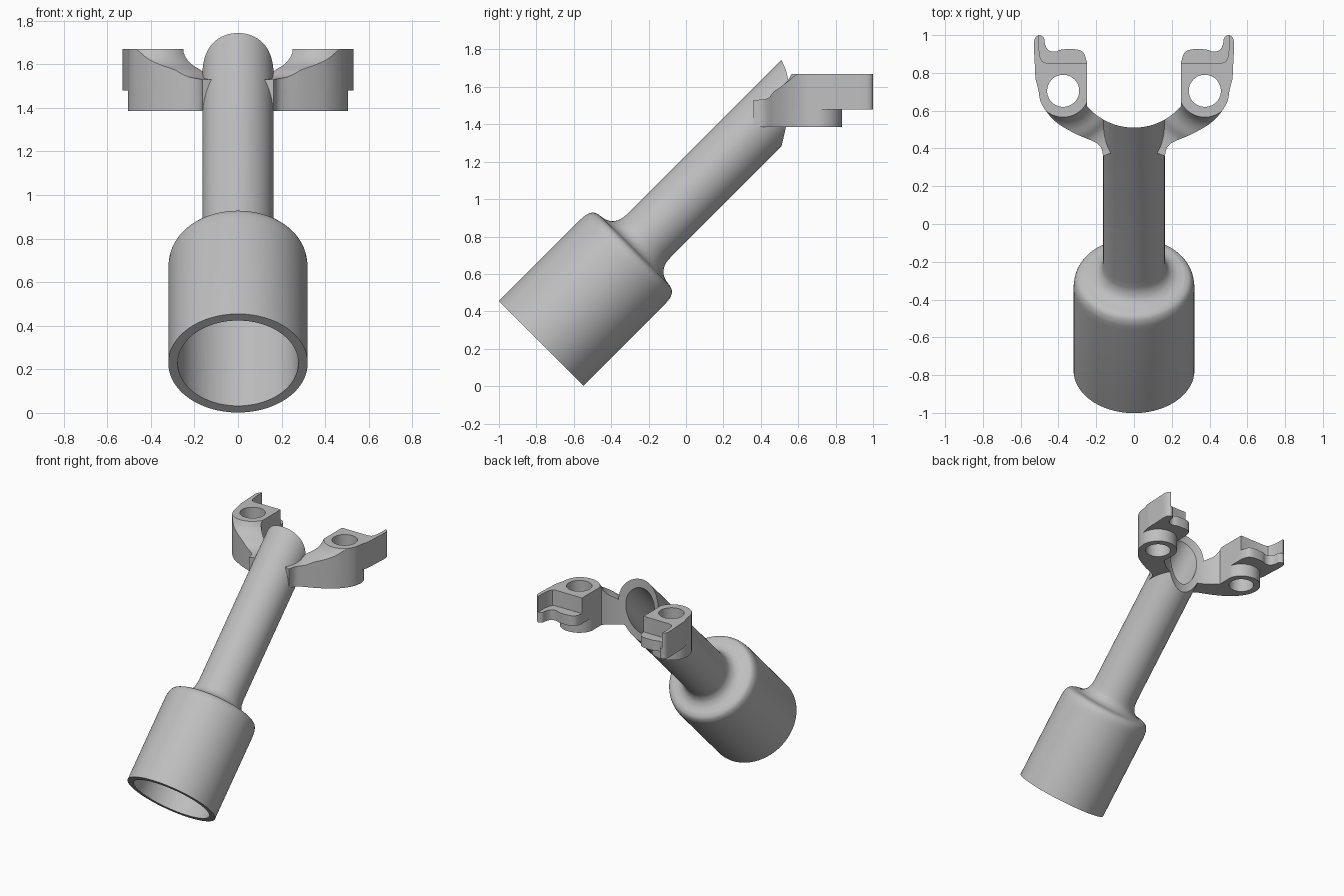
import bpy, bmesh, math
from mathutils import Matrix, Vector

cube = bpy.data.objects.get("Cube")
if cube:
    bpy.data.objects.remove(cube, do_unlink=True)

grey = bpy.data.materials.new("light grey")
grey.use_nodes = True
grey.diffuse_color = (0.52, 0.52, 0.52, 1)
grey.node_tree.nodes["Principled BSDF"].inputs["Base Color"].default_value = grey.diffuse_color


def finish(name, bm):
    bmesh.ops.remove_doubles(bm, verts=bm.verts, dist=1e-5)
    bmesh.ops.recalc_face_normals(bm, faces=bm.faces)
    mesh = bpy.data.meshes.new(name)
    bm.to_mesh(mesh)
    bm.free()
    mesh.materials.append(grey)
    ob = bpy.data.objects.new(name, mesh)
    bpy.context.collection.objects.link(ob)
    return ob


def prism(name, outline, z0, z1):
    """Extrude a plan outline between two heights."""
    bm = bmesh.new()
    face = bm.faces.new([bm.verts.new((x, y, z0)) for x, y in outline])
    up = bmesh.ops.extrude_face_region(bm, geom=[face])["geom"]
    bmesh.ops.translate(bm, vec=(0, 0, z1 - z0),
                        verts=[v for v in up if isinstance(v, bmesh.types.BMVert)])
    return finish(name, bm)


def lathe(name, profile, matrix, start=0, sweep=360, steps=96):
    """Turn a closed (radius, height) profile, capping partial sweeps."""
    bm = bmesh.new()
    turn = Matrix.Rotation(math.radians(start), 3, "Z")
    face = bm.faces.new([bm.verts.new(turn @ Vector((r, 0, h))) for r, h in profile])
    geom = list(face.verts) + list(face.edges) + [face]
    if sweep == 360:
        bm.faces.remove(face)
        geom.pop()
    bmesh.ops.spin(bm, geom=geom, axis=(0, 0, 1), cent=(0, 0, 0),
                   angle=math.radians(sweep), steps=steps)
    bmesh.ops.remove_doubles(bm, verts=bm.verts, dist=1e-5)
    bm.transform(matrix)
    return finish(name, bm)


def apply_modifier(ob, mod):
    bpy.ops.object.select_all(action="DESELECT")
    bpy.context.view_layer.objects.active = ob
    ob.select_set(True)
    bpy.ops.object.modifier_apply(modifier=mod.name)


def combine(ob, other, operation):
    mod = ob.modifiers.new(operation.lower(), "BOOLEAN")
    mod.operation, mod.solver, mod.object = operation, "EXACT", other
    apply_modifier(ob, mod)
    bpy.data.objects.remove(other, do_unlink=True)


def smooth(points, n=4):
    """Catmull-Rom curve through the points."""
    p = [Vector(q) for q in points]
    p = [2 * p[0] - p[1]] + p + [2 * p[-1] - p[-2]]
    out = []
    for a, b, c, d in zip(p, p[1:], p[2:], p[3:]):
        for i in range(n):
            t = i / n
            out.append(0.5 * (2 * b + (c - a) * t + (2 * a - 5 * b + 4 * c - d) * t ** 2
                              + (3 * b - a - 3 * c + d) * t ** 3))
    return out + [p[-2]]


def arc(cx, cy, r, a0, a1, n=32):
    angles = [math.radians(a0 + (a1 - a0) * i / n) for i in range(n + 1)]
    return [(cx + r * math.cos(a), cy + r * math.sin(a)) for a in angles]


# Leaning socket and neck, turned as one profile along a 45 degree axis
lean = Matrix.Translation((0, -0.775, 0.228)) @ Matrix.Rotation(math.radians(-45), 4, "X")
shoulder = smooth([(0.32, 0.62), (0.315, 0.66), (0.3, 0.69), (0.275, 0.704), (0.25, 0.708),
                   (0.22, 0.715), (0.19, 0.735), (0.17, 0.77), (0.163, 0.82)])
body = lathe("socket_and_forked_neck",
             [(0, 0), (0.32, 0)] + [tuple(q) for q in shoulder] + [(0.163, 2.1), (0, 2.1)], lean)

# One arm: lower web with boss, upper web with hooked claw
hx, hy = 0.375, 0.705
web = [tuple(q) for q in smooth([(0.163, 0.36), (0.175, 0.405), (0.21, 0.435), (0.3, 0.473),
                                 (0.4, 0.53), (0.46, 0.59), (0.495, 0.65), (0.505, 0.705)])]
root = [(0.05, 0.72), (0.05, 0.4)]
arm = prism("arm", web + arc(hx, hy, 0.13, 0, 180)[1:] + root, 1.385, 1.49)
hook = [tuple(q) for q in smooth([(0.522, 0.77), (0.526, 0.86), (0.53, 0.95), (0.522, 0.987),
                                  (0.5, 1.0), (0.477, 0.985), (0.472, 0.955), (0.455, 0.922),
                                  (0.42, 0.912), (0.38, 0.924), (0.31, 0.925), (0.268, 0.908),
                                  (0.25, 0.86)])]
upper = prism("upper_arm", web + hook + [(0.25, 0.72)] + root, 1.48, 1.67)

# Ledge behind the claw
ledge = [(0.2, 0.852), (0.465, 0.852), (0.485, 0.86), (0.496, 0.88), (0.504, 0.93),
         (0.504, 1.05), (0.2, 1.05)]
combine(upper, prism("ledge_cutter", ledge, 1.555, 1.8), "DIFFERENCE")

# Concave slope from the flat pad down to the neck
at_hole = Matrix.Translation((hx, hy, 0))
slope = smooth([(0.138, 1.672), (0.165, 1.63), (0.2, 1.6), (0.25, 1.575), (0.33, 1.535), (0.56, 1.53)])
combine(upper, lathe("slope_cutter", [tuple(q) for q in slope] + [(0.56, 1.8), (0.138, 1.8)],
                     at_hole, 190, 150, 50), "DIFFERENCE")
combine(arm, upper, "UNION")
combine(arm, prism("bolt_hole_cutter", arc(hx, hy, 0.085, 0, 354.375, 63), 1.2, 1.9), "DIFFERENCE")

# Mirror the arm and join both to the neck
mirror = arm.modifiers.new("mirror", "MIRROR")
mirror.use_mirror_merge = False
apply_modifier(arm, mirror)
combine(body, arm, "UNION")

# Rounded clearance between the arms
half = math.degrees(math.asin(0.25 / 0.33))
gap = arc(0, 0.84, 0.33, 270 - half, 270 + half) + [(0.25, 1.2), (-0.25, 1.2)]
combine(body, prism("clearance_cutter", gap, 1.0, 2.2), "DIFFERENCE")

# Socket bore and narrow bore through the neck
bore = [(0, -0.1), (0.277, -0.1), (0.277, 0.64), (0.118, 0.66), (0.118, 2.3), (0, 2.3)]
combine(body, lathe("bore_cutter", bore, lean), "DIFFERENCE")

bpy.ops.object.select_all(action="DESELECT")
body.select_set(True)
bpy.context.view_layer.objects.active = body
bpy.ops.object.shade_smooth_by_angle(angle=math.radians(30))
